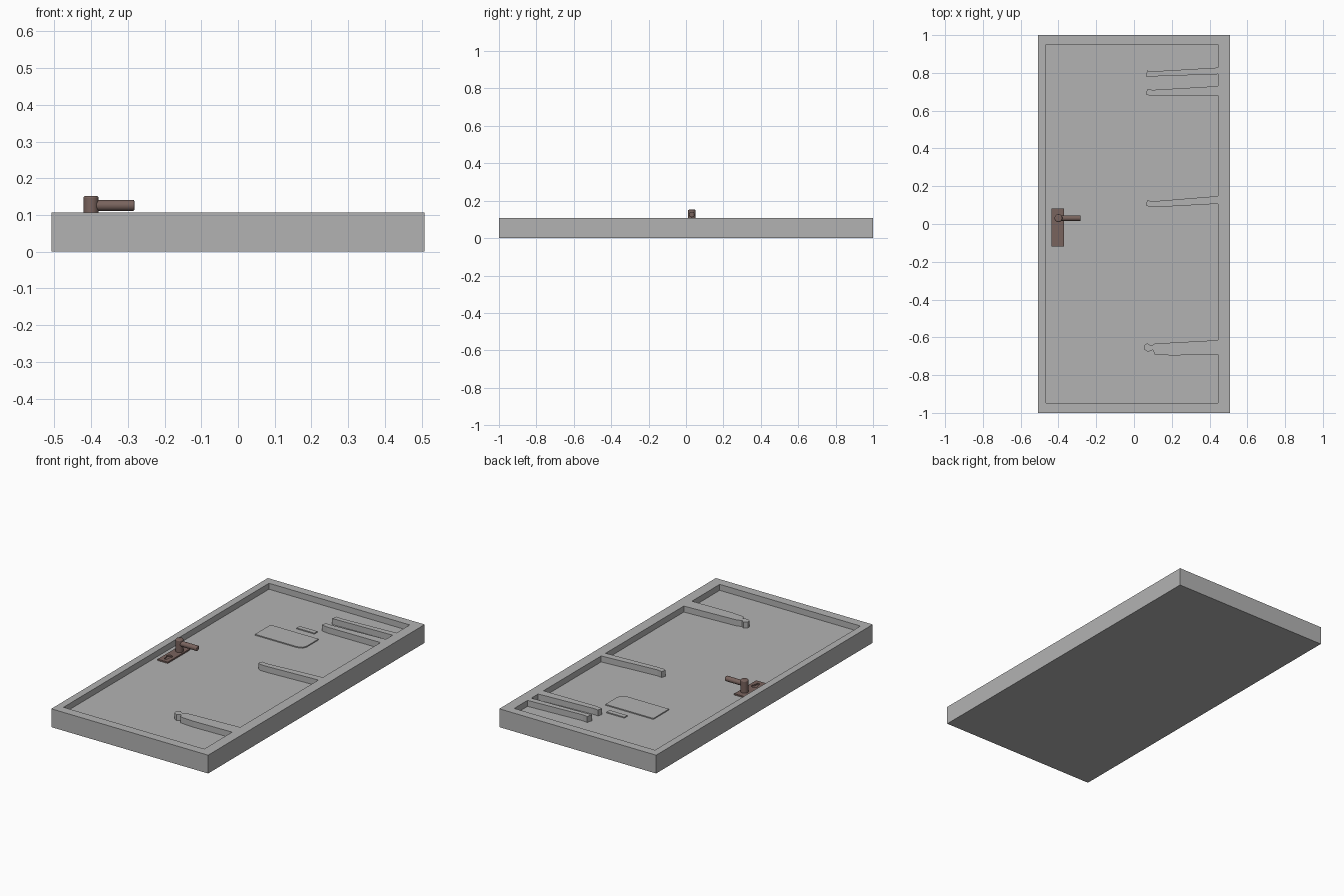
import bpy, bmesh, math
from mathutils import Matrix

if "Cube" in bpy.data.objects:
    bpy.data.objects.remove(bpy.data.objects["Cube"], do_unlink=True)


def material(name, rgb):
    m = bpy.data.materials.new(name)
    m.use_nodes = True
    m.diffuse_color = (*rgb, 1)
    m.node_tree.nodes["Principled BSDF"].inputs["Base Color"].default_value = (*rgb, 1)
    return m


GREY = material("door grey", (0.45, 0.45, 0.45))
BROWN = material("handle brown", (0.19, 0.125, 0.11))


def finish(name, bm, mat):
    bmesh.ops.recalc_face_normals(bm, faces=bm.faces)
    mesh = bpy.data.meshes.new(name)
    bm.to_mesh(mesh)
    bm.free()
    ob = bpy.data.objects.new(name, mesh)
    mesh.materials.append(mat)
    bpy.context.collection.objects.link(ob)
    return ob


def prism(name, outline, z0, z1, mat):
    bm = bmesh.new()
    face = bm.faces.new([bm.verts.new((x, y, z0)) for x, y in outline])
    top = bmesh.ops.extrude_face_region(bm, geom=[face])["geom"]
    bmesh.ops.translate(bm, vec=(0, 0, z1 - z0),
                        verts=[v for v in top if isinstance(v, bmesh.types.BMVert)])
    return finish(name, bm, mat)


def rect(x0, x1, y0, y1):
    return [(x0, y0), (x1, y0), (x1, y1), (x0, y1)]


def cut(ob, cutter):
    mod = ob.modifiers.new("cut", "BOOLEAN")
    mod.operation = "DIFFERENCE"
    mod.solver = "EXACT"
    mod.object = cutter
    cutter.hide_render = True
    cutter.hide_set(True)
    cutter.display_type = "WIRE"


def rod(name, radius, length, matrix, bevel):
    bm = bmesh.new()
    bmesh.ops.create_cone(bm, cap_ends=True, segments=20, radius1=radius,
                          radius2=radius, depth=length, matrix=matrix)
    ob = finish(name, bm, BROWN)
    mod = ob.modifiers.new("round ends", "BEVEL")
    mod.width = bevel
    mod.segments = 3
    mod.limit_method = "ANGLE"
    mod.angle_limit = math.radians(50)
    bpy.ops.object.select_all(action="DESELECT")
    ob.select_set(True)
    bpy.context.view_layer.objects.active = ob
    bpy.ops.object.shade_smooth_by_angle()
    return ob


TOP, PANEL = 0.107, 0.072
RIGHT = 0.445

# Hinge straps, each outlined from its lower root round the tip to its upper root
straps = [
    [(RIGHT, -0.69), (0.2, -0.696), (0.11, -0.69), (0.1, -0.667), (0.075, -0.677),
     (0.055, -0.665), (0.052, -0.645), (0.07, -0.63), (0.09, -0.645), (0.11, -0.633),
     (RIGHT, -0.615)],
    [(RIGHT, 0.107), (0.13, 0.09), (0.08, 0.09), (0.062, 0.1), (0.07, 0.125),
     (0.1, 0.12), (RIGHT, 0.148)],
    [(RIGHT, 0.68), (0.1, 0.677), (0.062, 0.685), (0.07, 0.713), (0.1, 0.71),
     (RIGHT, 0.73)],
    [(RIGHT, 0.793), (0.062, 0.78), (0.07, 0.812), (0.1, 0.808), (RIGHT, 0.828)],
]

# Door slab with the recessed panel cut out, leaving frame and straps standing
door = prism("door", rect(-0.507, 0.507, -1, 1), 0, TOP, GREY)
recess = [(-0.465, -0.947), (RIGHT, -0.947)]
for strap in straps:
    recess += strap
recess += [(RIGHT, 0.95), (-0.465, 0.95)]
cut(door, prism("recess_cutter", recess, PANEL, 0.2, GREY))

# Thin raised plates on the panel
prism("sign_plate", [(-0.195, 0.435), (0.075, 0.435), (0.105, 0.445), (0.115, 0.47),
                     (0.115, 0.58), (-0.195, 0.58)], PANEL - 0.002, PANEL + 0.006, GREY)
prism("small_plate", rect(-0.06, 0.055, 0.627, 0.655), PANEL - 0.002, PANEL + 0.006, GREY)

# Lock plate with a keyhole
lock = prism("lock_plate", rect(-0.436, -0.37, -0.12, 0.083), PANEL - 0.002, PANEL + 0.008, BROWN)
keyhole = [(-0.404 + 0.017 * math.cos(a), -0.056 + 0.017 * math.sin(a))
           for a in [math.radians(-50 + 280 * i / 14) for i in range(15)]]
keyhole += [(-0.411, -0.095), (-0.397, -0.095)]
cut(lock, prism("keyhole_cutter", keyhole, PANEL + 0.0005, 0.2, BROWN))

# Handle spindle and lever
Y = 0.031
rod("handle_spindle", 0.021, 0.152 - PANEL,
    Matrix.Translation((-0.4, Y, (0.152 + PANEL) / 2)), 0.006)
rod("handle_lever", 0.015, 0.12,
    Matrix.Translation((-0.342, Y, 0.126)) @ Matrix.Rotation(math.pi / 2, 4, "Y"), 0.004)
